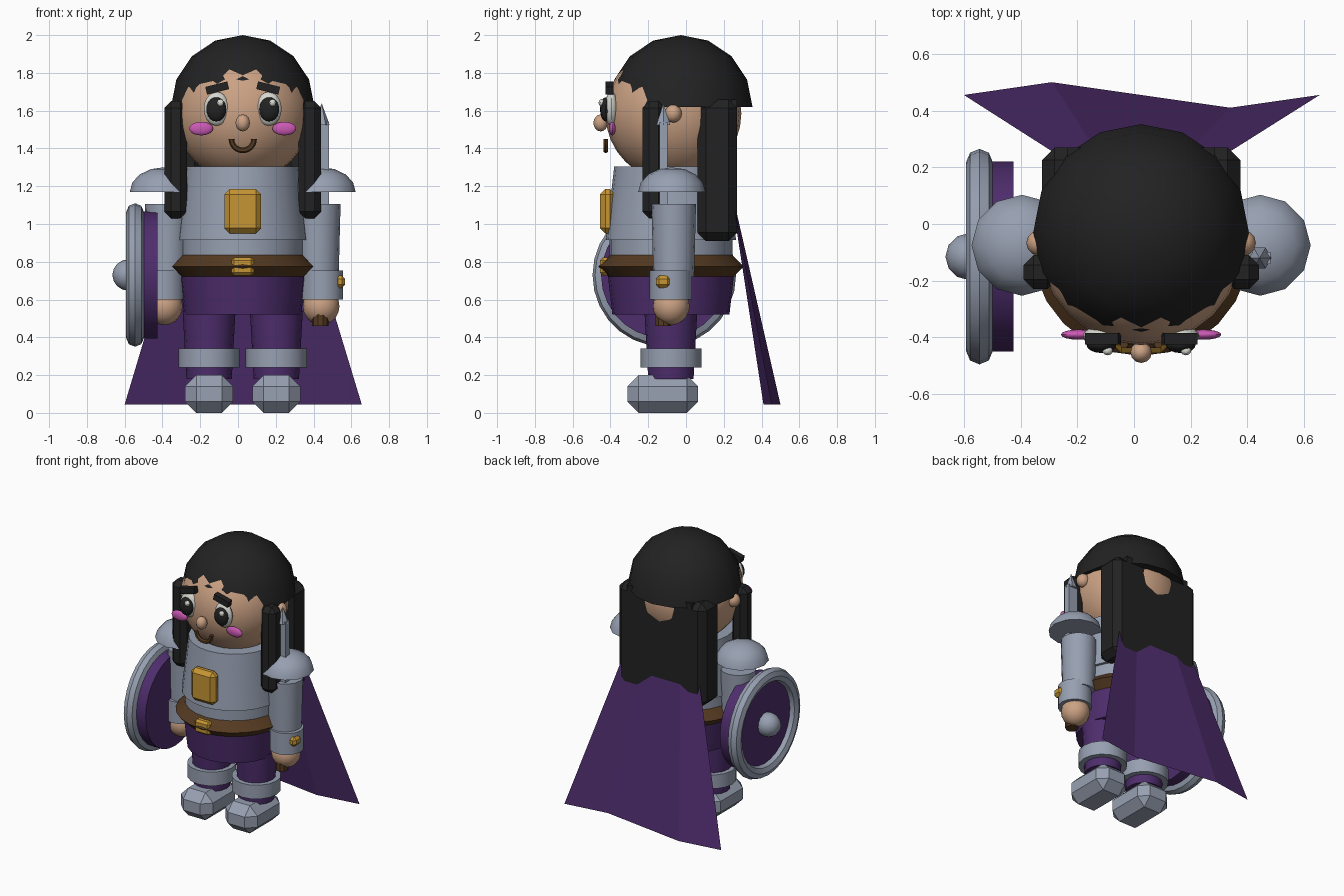
import bpy, bmesh, math
from mathutils import Matrix, Vector

if "Cube" in bpy.data.objects:
    bpy.data.objects.remove(bpy.data.objects["Cube"])

CX, CY = 0.025, -0.08          # body axis


def mat(name, r, g, b):
    m = bpy.data.materials.new(name)
    m.diffuse_color = (r, g, b, 1)
    m.use_nodes = True
    m.node_tree.nodes["Principled BSDF"].inputs["Base Color"].default_value = m.diffuse_color
    return m


BLACK = mat("black hair", 0.016, 0.016, 0.016)
SKIN = mat("skin", 0.60, 0.36, 0.23)
STEEL = mat("steel", 0.31, 0.35, 0.44)
PURPLE = mat("purple cloth", 0.075, 0.026, 0.15)
BROWN = mat("brown leather", 0.09, 0.042, 0.015)
GOLD = mat("gold", 0.56, 0.30, 0.035)
PINK = mat("pink", 0.60, 0.10, 0.46)
WHITE = mat("off white", 0.68, 0.68, 0.63)


def finish(name, bm, m, loc=(0, 0, 0), smooth=True):
    bmesh.ops.recalc_face_normals(bm, faces=bm.faces)
    me = bpy.data.meshes.new(name)
    bm.to_mesh(me)
    bm.free()
    ob = bpy.data.objects.new(name, me)
    bpy.context.collection.objects.link(ob)
    ob.location = loc
    me.materials.append(m)
    if smooth:
        bpy.ops.object.select_all(action='DESELECT')
        ob.select_set(True)
        bpy.context.view_layer.objects.active = ob
        bpy.ops.object.shade_smooth_by_angle(angle=math.radians(32))
    return ob


def lathe(name, m, loc, profile, seg=16):
    """Closed solid turned around z from (radius, height) points."""
    bm = bmesh.new()
    rings = []
    for r, z in profile:
        if r < 1e-5:
            rings.append([bm.verts.new((0, 0, z))])
        else:
            rings.append([bm.verts.new((r * math.cos(a), r * math.sin(a), z))
                          for a in (2 * math.pi * i / seg for i in range(seg))])
    for a, b in zip(rings, rings[1:]):
        for i in range(seg):
            j = (i + 1) % seg
            q = [a[i % len(a)], a[j % len(a)], b[j % len(b)], b[i % len(b)]]
            bm.faces.new(list(dict.fromkeys(q)))
    for ring in (rings[0], rings[-1]):
        if len(ring) > 2:
            bm.faces.new(ring)
    return finish(name, bm, m, loc)


def ball(name, m, loc, size, seg=16, rings=10):
    bm = bmesh.new()
    bmesh.ops.create_uvsphere(bm, u_segments=seg, v_segments=rings, radius=1)
    bmesh.ops.scale(bm, vec=size, verts=bm.verts)
    return finish(name, bm, m, loc)


def box(name, m, loc, size, bevel=0.0):
    bm = bmesh.new()
    bmesh.ops.create_cube(bm, size=1)
    bmesh.ops.scale(bm, vec=size, verts=bm.verts)
    if bevel:
        bmesh.ops.bevel(bm, geom=bm.edges[:], offset=bevel, segments=1,
                        affect='EDGES', profile=0.5)
    return finish(name, bm, m, loc, smooth=False)


def ring(name, m, loc, major, minor, seg=24, sides=8, start=0.0, sweep=2 * math.pi):
    """Torus, or part of one, around z."""
    bm = bmesh.new()
    full = sweep > 6.28
    loops = []
    for i in range(seg if full else seg + 1):
        a = start + sweep * i / seg
        loops.append([bm.verts.new(((major + minor * math.cos(t)) * math.cos(a),
                                    (major + minor * math.cos(t)) * math.sin(a),
                                    minor * math.sin(t)))
                      for t in (2 * math.pi * k / sides for k in range(sides))])
    pairs = list(zip(loops, loops[1:])) + ([(loops[-1], loops[0])] if full else [])
    for a, b in pairs:
        for k in range(sides):
            n = (k + 1) % sides
            bm.faces.new((a[k], b[k], b[n], a[n]))
    if not full:
        bm.faces.new(loops[0])
        bm.faces.new(loops[-1])
    return finish(name, bm, m, loc)


def dome(radius, height, steps):
    return [(radius * math.cos(math.pi / 2 * i / steps), height * math.sin(math.pi / 2 * i / steps))
            for i in range(steps)] + [(0, height)]


# Torso, belt and hips
lathe("breastplate", STEEL, (CX, CY, 0), [(0.345, 0.915), (0.30, 1.305)], 24)
lathe("waist", STEEL, (CX, CY, 0), [(0.325, 0.80), (0.325, 0.93)], 24)
ring("belt", BROWN, (CX, CY, 0.775), 0.325, 0.06, 24, 4)
lathe("hips", PURPLE, (CX, CY, 0), [(0.31, 0.52), (0.335, 0.74)], 24)
box("chest_gem", GOLD, (CX, -0.415, 1.068), (0.195, 0.08, 0.235), 0.028)
box("belt_buckle", GOLD, (CX, -0.425, 0.775), (0.12, 0.06, 0.095), 0.015)

# Limbs on both sides
for s, side in ((-1, "left"), (1, "right")):
    lx = CX + s * 0.178
    lathe(side + "_leg", PURPLE, (lx, CY, 0), [(0.12, 0.18), (0.14, 0.54)])
    lathe(side + "_boot_cuff", STEEL, (lx, CY, 0), [(0.162, 0.24), (0.162, 0.34)])
    box(side + "_foot", STEEL, (lx, -0.123, 0.10), (0.255, 0.375, 0.20), 0.06)

    ax = CX + s * 0.42
    arm = lathe(side + "_arm", STEEL, (CX + s * 0.40, -0.065, 0), [(0.108, 0.72), (0.118, 1.105)])
    lathe(side + "_wrist_guard", STEEL, (ax, CY, 0), [(0.112, 0.60), (0.112, 0.755)])
    ball(side + "_hand", SKIN, (ax - s * 0.005, -0.078, 0.565), (0.097, 0.097, 0.10))
    lathe(side + "_shoulder_pad", STEEL, (ax, -0.075, 1.17), dome(0.178, 0.13, 4), 12)

box("wrist_jewel", GOLD, (0.54, -0.12, 0.695), (0.055, 0.08, 0.065), 0.018)

# Sword held upright
lathe("sword_handle", BROWN, (0.436, -0.12, 0), [(0.044, 0.46), (0.044, 0.60)], 10)
box("sword_blade", STEEL, (0.443, -0.12, 1.06), (0.075, 0.042, 0.96))
lathe("sword_tip", STEEL, (0.443, -0.12, 0), [(0.042, 1.525), (0, 1.64)], 6)

# Shield facing outwards
turn = (0, -math.pi / 2, 0)
for ob in (ring("shield_rim", STEEL, (-0.545, -0.115, 0.73), 0.333, 0.047, 28, 8),
           lathe("shield_face", PURPLE, (-0.425, -0.115, 0.73), [(0.335, 0), (0.335, 0.125)], 28)):
    ob.rotation_euler = turn
ball("shield_boss", STEEL, (-0.58, -0.115, 0.73), (0.085, 0.083, 0.083), 12, 8)

# Head and face
HY, HZ = -0.067, 1.585
ball("head", SKIN, (CX, HY, HZ), (0.36, 0.36, 0.36), 24, 16)
ball("nose", SKIN, (CX, -0.452, 1.535), (0.038, 0.038, 0.045), 12, 8)
mouth = ring("mouth", BROWN, (CX, -0.425, 1.45), 0.06, 0.015, 12, 6, math.pi, math.pi)
mouth.rotation_euler = (math.pi / 2, 0, 0)
for s, side in ((-1, "left"), (1, "right")):
    ex = CX + s * 0.138
    ball(side + "_ear", SKIN, (CX + s * 0.36, HY, HZ), (0.045, 0.045, 0.048), 12, 8)
    ball(side + "_eye", WHITE, (ex, -0.395, 1.61), (0.068, 0.036, 0.09))
    ball(side + "_pupil", BLACK, (ex + s * 0.002, -0.425, 1.607), (0.053, 0.03, 0.064))
    ball(side + "_eye_glint", WHITE, (ex + 0.02, -0.447, 1.642), (0.019, 0.016, 0.019), 10, 6)
    ball(side + "_cheek", PINK, (CX + s * 0.22, -0.39, 1.505), (0.063, 0.018, 0.036))
    brow = box(side + "_eyebrow", BLACK, (CX + s * 0.135, -0.405, 1.72), (0.12, 0.04, 0.042))
    brow.rotation_euler = (0, s * math.radians(14), 0)

# Hair: cap, front locks and long back
lathe("hair_cap", BLACK, (CX, -0.028, 1.62), dome(0.38, 0.38, 4), 16)
for s, side in ((-1, "left"), (1, "right")):
    box(side + "_front_lock", BLACK, (CX + s * 0.355, -0.17, 1.34), (0.12, 0.12, 0.62), 0.035)
    box(side + "_back_lock", BLACK, (CX + s * 0.28, 0.165, 1.285), (0.14, 0.21, 0.75), 0.045)
box("back_hair", BLACK, (CX, 0.185, 1.305), (0.52, 0.17, 0.71))

# Cape: flared sheet from the shoulders to the ground
bm = bmesh.new()
hem = [(-0.60, 0.455), (-0.29, 0.50), (0.34, 0.41), (0.655, 0.455)]
top_x = [-0.24, -0.11, 0.16, 0.29]
low = [bm.verts.new((x, y, 0.045)) for x, y in hem]
high = [bm.verts.new((x, 0.225, 1.25)) for x in top_x]
for i in range(3):
    bm.faces.new((low[i], low[i + 1], high[i + 1], high[i]))
finish("cape", bm, PURPLE, smooth=False)
